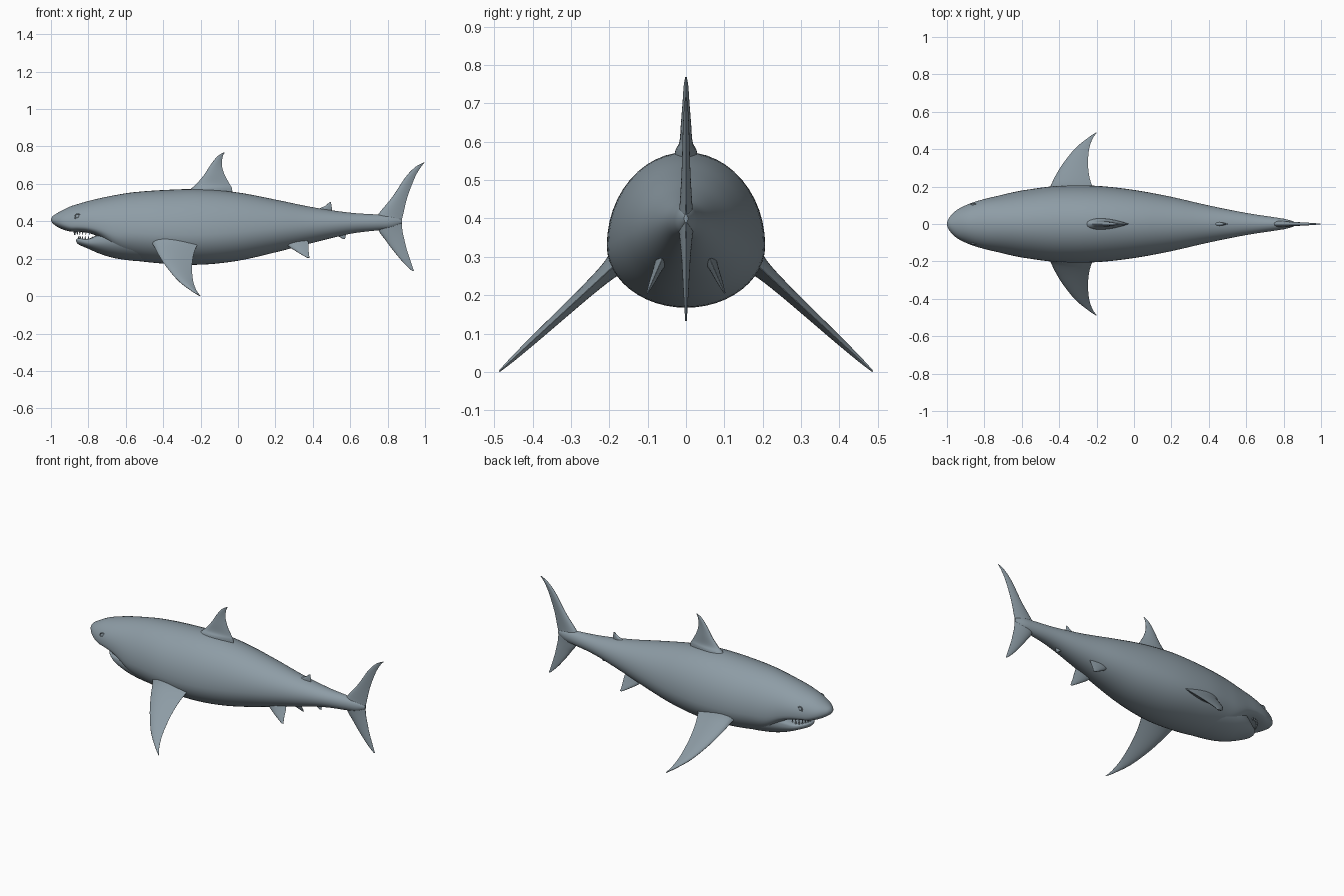
import bpy, bmesh, math
from mathutils import Vector, Matrix

if "Cube" in bpy.data.objects:
    bpy.data.objects.remove(bpy.data.objects["Cube"])

skin = bpy.data.materials.new("slate_grey_skin")
skin.diffuse_color = (0.27, 0.335, 0.38, 1)
skin.use_nodes = True
skin.node_tree.nodes["Principled BSDF"].inputs["Base Color"].default_value = skin.diffuse_color


def finish(name, bm, angle=45):
    bmesh.ops.recalc_face_normals(bm, faces=bm.faces[:])
    me = bpy.data.meshes.new(name)
    bm.to_mesh(me)
    bm.free()
    me.materials.append(skin)
    ob = bpy.data.objects.new(name, me)
    bpy.context.collection.objects.link(ob)
    bpy.ops.object.select_all(action='DESELECT')
    bpy.context.view_layer.objects.active = ob
    ob.select_set(True)
    bpy.ops.object.shade_smooth_by_angle(angle=math.radians(angle))
    return ob


def smooth_keys(keys, steps):
    """Catmull-Rom interpolation through tuples of numbers."""
    out = []
    n = len(keys)
    for i in range(n - 1):
        p0, p1, p2, p3 = (keys[min(max(i + k, 0), n - 1)] for k in (-1, 0, 1, 2))
        for s in range(steps):
            t = s / steps
            out.append(tuple(0.5 * (2 * b + (c - a) * t + (2 * a - 5 * b + 4 * c - d) * t * t
                                    + (3 * b - a - 3 * c + d) * t ** 3)
                             for a, b, c, d in zip(p0, p1, p2, p3)))
    out.append(keys[-1])
    return out


def loft(name, rings, angle=45):
    bm = bmesh.new()
    rows = [[bm.verts.new(p) for p in ring] for ring in rings]
    m = len(rows[0])
    for a, b in zip(rows, rows[1:]):
        for j in range(m):
            k = (j + 1) % m
            bm.faces.new((a[j], a[k], b[k], b[j]))
    bm.faces.new(rows[0])
    bm.faces.new(rows[-1])
    return finish(name, bm, angle)


def hull(name, keys, steps=5, sides=48):
    """Keys: x, top, bottom, half width, height of widest line, upper and lower squareness."""
    rings = []
    for x, top, bot, w, f, pu, pl in smooth_keys(keys, steps):
        zc = bot + f * (top - bot)
        ring = []
        for j in range(sides):
            a = math.tau * j / sides
            c, s = math.cos(a), math.sin(a)
            p, r = (pu, top - zc) if s >= 0 else (pl, zc - bot)
            ring.append((x, max(w, .001) * math.copysign(abs(c) ** p, c),
                         zc + r * math.copysign(abs(s) ** p, s)))
        rings.append(ring)
    return loft(name, rings, 60)


def fin(name, keys, dy=0, dz=1, oy=0, oz=0, side=1, steps=5):
    """Keys: span position, leading x, trailing x, half thickness."""
    nrm = Vector((0, -dz, dy)).normalized()
    us = [(i / 10) ** 1.6 for i in range(11)]
    rings = []
    for s, le, te, t in smooth_keys(keys, steps):
        def pt(u, sign):
            h = sign * t * (2.6 * math.sqrt(u) * (1 - u) + 0.04 * u)
            v = Vector((le + (te - le) * u, oy + s * dy, oz + s * dz)) + nrm * h
            v.y *= side
            return v
        rings.append([pt(u, 1) for u in us] + [pt(u, -1) for u in us[:0:-1]])
    return loft(name, rings)


# Body with the snout overhanging the mouth
body = [(x, t, b, w, f, 1, pl) for x, t, b, w, f, pl in [
    (-1.0, .413, .405, .006, .45, 1), (-.988, .43, .386, .034, .42, .95),
    (-.95, .453, .362, .073, .36, .85), (-.90, .478, .346, .10, .3, .7),
    (-.85, .494, .344, .119, .27, .65), (-.79, .511, .335, .136, .25, .65),
    (-.73, .525, .305, .15, .28, .7), (-.65, .541, .235, .169, .36, .85),
    (-.56, .555, .194, .185, .4, 1), (-.40, .567, .174, .204, .4, 1),
    (-.20, .572, .168, .204, .4, 1), (0, .554, .189, .182, .42, 1),
    (.20, .516, .234, .145, .45, 1), (.40, .475, .285, .099, .48, 1),
    (.60, .446, .333, .059, .5, 1), (.75, .436, .352, .036, .5, 1),
    (.82, .43, .362, .024, .5, 1), (.875, .41, .39, .005, .5, 1)]]
hull("body", body)

# Lower jaw, flat on top, running back into the belly
jaw = [(x, t, b, w, .62, .55, 1) for x, t, b, w in [
    (-.866, .301, .293, .014), (-.852, .309, .276, .045), (-.80, .307, .253, .086),
    (-.74, .332, .227, .118), (-.66, .36, .203, .145), (-.55, .37, .188, .163),
    (-.42, .35, .182, .165)]]
hull("lower_jaw", jaw)

# Tall dorsal fin, small second dorsal fin and anal fin
fin("dorsal_fin", [(.53, -.30, -.03, .034), (.575, -.25, -.032, .028), (.60, -.222, -.045, .017),
                   (.65, -.18, -.072, .013), (.70, -.148, -.086, .009),
                   (.745, -.112, -.082, .006), (.768, -.078, -.07, .002)])
fin("second_dorsal_fin", [(.44, .41, .50, .012), (.468, .435, .502, .009),
                          (.482, .465, .50, .006), (.502, .489, .497, .002)])
fin("anal_fin", [(.304, .562, .572, .002), (.315, .545, .574, .006),
                 (.33, .52, .577, .009), (.36, .50, .58, .011)])

# Crescent tail
fin("tail_fin", [(.133, .932, .941, .002), (.18, .883, .925, .005), (.25, .825, .902, .009),
                 (.30, .788, .89, .012), (.345, .755, .88, .016), (.40, .735, .876, .02),
                 (.44, .752, .884, .016), (.53, .825, .906, .011), (.635, .895, .946, .008),
                 (.69, .948, .978, .005), (.715, .993, 1.0, .002)])


def add_eye(side):
    bm = bmesh.new()
    c = Vector((-.858, side * .1, .425))
    bmesh.ops.create_uvsphere(bm, u_segments=20, v_segments=12, radius=.012,
                              matrix=Matrix.Translation(c))
    finish("eye", bm)
    # Raised eyelid ring
    rings = []
    for i in range(25):
        a = math.tau * i / 24
        d = Vector((math.cos(a), 0, math.sin(a)))
        rings.append([c + Vector((0, side * .006, 0)) + d * (.0145 + .003 * math.cos(b))
                      + Vector((0, .003 * math.sin(b), 0))
                      for b in (math.tau * j / 8 for j in range(8))])
    loft("eyelid", rings, 60)


# Paired parts: pectoral fins, pelvic fins, eyes
for side in (1, -1):
    fin("pectoral_fin",
        [(.12, -.49, -.19, .05), (.165, -.472, -.205, .036), (.20, -.448, -.222, .024),
         (.25, -.424, -.238, .018), (.32, -.382, -.246, .014), (.40, -.318, -.24, .01),
         (.455, -.252, -.222, .006), (.487, -.206, -.2, .002)],
        dy=1, dz=-.92, oz=.449, side=side)
    fin("pelvic_fin",
        [(0, .24, .375, .016), (.035, .275, .378, .011), (.06, .31, .378, .008),
         (.08, .34, .38, .005), (.098, .37, .382, .002)],
        dy=.4, dz=-.92, oy=.062, oz=.295, side=side)
    add_eye(side)


# Rows of small pointed teeth
def teeth(name, x0, depth, half, z, length, count):
    bm = bmesh.new()
    for i in range(count):
        t = (-1 + 2 * i / (count - 1)) * math.pi / 2 * .9
        pos = Vector((x0 + depth * (1 - math.cos(t)), half * math.sin(t), z + length / 2))
        flip = Matrix.Rotation(math.pi if length < 0 else 0, 4, 'X')
        bmesh.ops.create_cone(bm, cap_ends=True, segments=6, radius1=.007, radius2=.0005,
                              depth=abs(length), matrix=Matrix.Translation(pos) @ flip)
    finish(name, bm, 30)


teeth("upper_teeth", -.875, .095, .092, .352, -.026, 15)
teeth("lower_teeth", -.852, .085, .07, .3, .022, 13)
